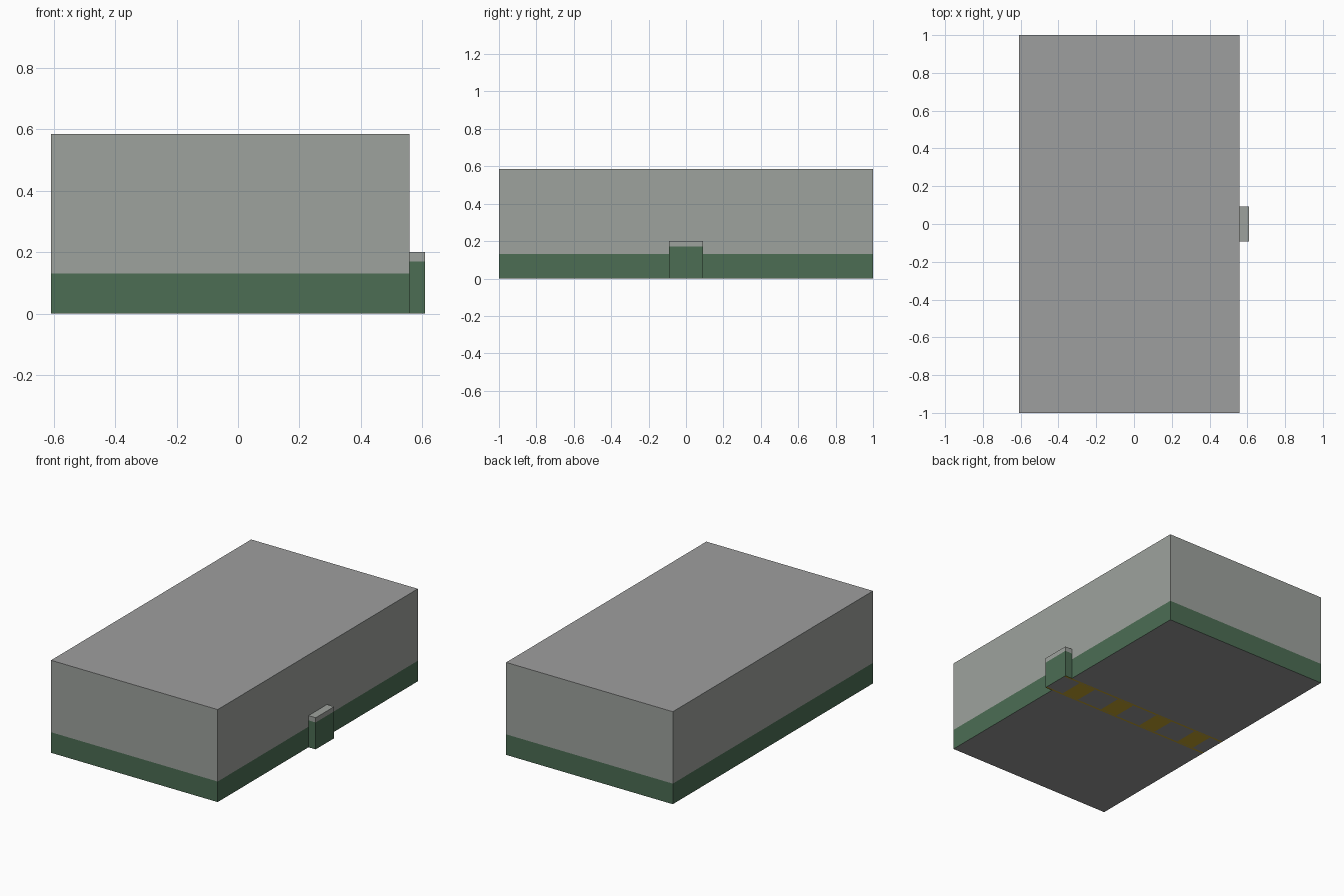
import bpy, bmesh
from mathutils import Vector

if "Cube" in bpy.data.objects:
    bpy.data.objects.remove(bpy.data.objects["Cube"])

X0, X1, X2 = -0.608, 0.558, 0.608   # left wall, right wall, recess back
Y, H = 1.0, 0.585                   # half length, room height
R, RH = 0.092, 0.2                  # recess half width and height


def material(name, srgb):
    m = bpy.data.materials.new(name)
    lin = [((c / 255 + 0.055) / 1.055) ** 2.4 for c in srgb]
    m.diffuse_color = (*lin, 1)
    m.use_nodes = True
    m.node_tree.nodes["Principled BSDF"].inputs["Base Color"].default_value = m.diffuse_color
    return m


wall_grey = material("wall grey", (158, 162, 157))
wall_green = material("wall green", (76, 109, 84))
ceiling_grey = material("ceiling grey", (158, 159, 159))
floor_grey = material("floor grey", (149, 149, 149))
line_yellow = material("line yellow", (195, 163, 45))


def rect(bm, a, b, out):
    """Axis-aligned rectangle between corners a and b, facing out."""
    a, b, out = Vector(a), Vector(b), Vector(out)
    i, j = [k for k in range(3) if abs(out[k]) < 0.5]
    pts = []
    for u, v in ((0, 0), (1, 0), (1, 1), (0, 1)):
        p = a.copy()
        p[i] = (a, b)[u][i]
        p[j] = (a, b)[v][j]
        pts.append(bm.verts.new(p))
    f = bm.faces.new(pts)
    f.normal_update()
    if f.normal.dot(out) < 0:
        f.normal_flip()


def cut(bm, axis, values):
    """Slice the mesh with planes so that colours can follow the cuts."""
    no = Vector((0, 0, 0))
    no[axis] = 1
    for v in values:
        bmesh.ops.bisect_plane(bm, geom=bm.verts[:] + bm.edges[:] + bm.faces[:],
                               dist=1e-6, plane_co=no * v, plane_no=no)


def finish(bm, name, mats, rule=lambda c: 0):
    bmesh.ops.remove_doubles(bm, verts=bm.verts, dist=1e-5)
    for f in bm.faces:
        f.material_index = rule(f.calc_center_median())
    me = bpy.data.meshes.new(name)
    bm.to_mesh(me)
    bm.free()
    for m in mats:
        me.materials.append(m)
    bpy.context.collection.objects.link(bpy.data.objects.new(name, me))


# Room walls, with an opening for the recess
bm = bmesh.new()
rect(bm, (X0, -Y, 0), (X1, -Y, H), (0, -1, 0))
rect(bm, (X0, Y, 0), (X1, Y, H), (0, 1, 0))
rect(bm, (X0, -Y, 0), (X0, Y, H), (-1, 0, 0))
rect(bm, (X1, -Y, 0), (X1, -R, H), (1, 0, 0))
rect(bm, (X1, R, 0), (X1, Y, H), (1, 0, 0))
rect(bm, (X1, -R, RH), (X1, R, H), (1, 0, 0))
cut(bm, 2, [0.13])
finish(bm, "room_walls", [wall_grey, wall_green], lambda c: int(c.z < 0.13))

# Door recess
bm = bmesh.new()
rect(bm, (X2, -R, 0), (X2, R, RH), (1, 0, 0))
for s in (-1, 1):
    rect(bm, (X1, s * R, 0), (X2, s * R, RH), (0, s, 0))
rect(bm, (X1, -R, RH), (X2, R, RH), (0, 0, 1))
cut(bm, 2, [0.17])
finish(bm, "door_recess", [wall_grey, wall_green], lambda c: int(c.z < 0.17))

# Ceiling
bm = bmesh.new()
rect(bm, (X0, -Y, H), (X1, Y, H), (0, 0, 1))
finish(bm, "ceiling", [ceiling_grey])

# Floor with a painted lane: two thin edge lines and four dashes
DASHES = [0.427 - 0.296 * i for i in range(4)]
DW, DH, LINE = 0.059, 0.078, 0.012
bm = bmesh.new()
rect(bm, (X0, -Y, 0), (X1, Y, 0), (0, 0, -1))
rect(bm, (X1, -R, 0), (X2, R, 0), (0, 0, -1))
cut(bm, 1, [s * v for v in (R, R - LINE, DH) for s in (-1, 1)])
cut(bm, 0, [x + s * DW for x in DASHES for s in (-1, 1)])


def lane(c):
    edge = R - LINE < abs(c.y) < R
    dash = abs(c.y) < DH and any(abs(c.x - x) < DW * 0.9 for x in DASHES)
    return int(edge or dash)


finish(bm, "floor", [floor_grey, line_yellow], lane)
